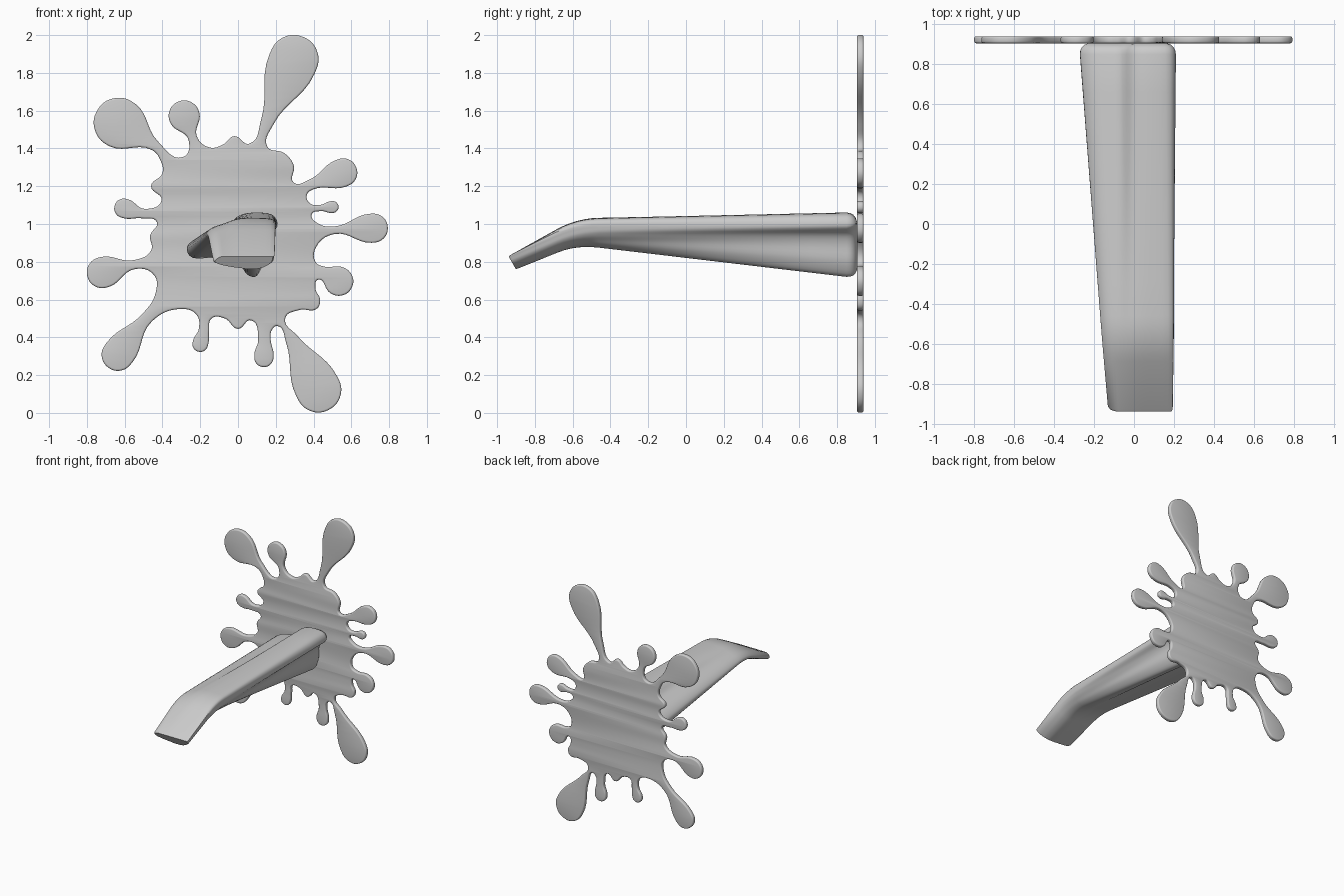
import bpy, bmesh, math
from mathutils import Vector

cube = bpy.data.objects.get("Cube")
if cube:
    bpy.data.objects.remove(cube, do_unlink=True)

grey = bpy.data.materials.new("plain_grey")
grey.use_nodes = True
grey.diffuse_color = (0.6, 0.6, 0.6, 1)
grey.node_tree.nodes["Principled BSDF"].inputs["Base Color"].default_value = (0.6, 0.6, 0.6, 1)


def finish(obj, angle):
    """Assign the material and smooth shading."""
    obj.data.materials.clear()
    obj.data.materials.append(grey)
    bpy.ops.object.select_all(action='DESELECT')
    obj.select_set(True)
    bpy.context.view_layer.objects.active = obj
    bpy.ops.object.shade_smooth_by_angle(angle=math.radians(angle))


def add_mesh(name, bm):
    bmesh.ops.recalc_face_normals(bm, faces=bm.faces)
    mesh = bpy.data.meshes.new(name)
    bm.to_mesh(mesh)
    bm.free()
    obj = bpy.data.objects.new(name, mesh)
    bpy.context.collection.objects.link(obj)
    return obj


# Splat outline, clockwise from the top: pairs are points on the body edge,
# longer entries are drips (bulb x, bulb z, bulb radius, neck x, neck z, neck half width)
right_edge = [
    (.06, 1.425), (.295, 1.868, .132, .155, 1.54, .035), (.155, 1.41),
    (.245, 1.375), (.295, 1.31), (.295, 1.22),
    (.555, 1.272, .076, .39, 1.21, .028), (.365, 1.155), (.38, 1.11),
    (.5, 1.09, .032, .44, 1.085, .017), (.39, 1.05), (.42, 1.005),
    (.715, .978, .078, .51, .967, .02), (.415, .88), (.41, .80),
    (.533, .697, .077, .44, .74, .038), (.41, .66), (.435, .595),
    (.415, .55), (.325, .545), (.25, .5),
    (.425, .125, .122, .285, .39, .035), (.21, .46),
]
left_edge = [
    (.18, .44), (.137, .295, .052, .14, .39, .033), (.07, .49), (0, .445),
    (-.07, .5), (-.14, .5), (-.2, .365, .042, -.18, .44, .028),
    (-.22, .52), (-.295, .55), (-.635, .31, .087, -.48, .505, .032),
    (-.435, .64), (-.445, .73), (-.717, .743, .083, -.55, .785, .024),
    (-.46, .86), (-.465, .94), (-.43, 1.01),
    (-.603, 1.083, .052, -.5, 1.055, .026), (-.405, 1.125),
    (-.46, 1.2), (-.4, 1.27), (-.41, 1.335),
    (-.63, 1.535, .133, -.44, 1.415, .028), (-.29, 1.355),
    (-.285, 1.572, .082, -.24, 1.455, .024), (-.15, 1.405),
    (-.08, 1.42), (-.02, 1.465),
]


def drip_points(bx, bz, radius, nx, nz, half):
    """Neck side, round bulb, other neck side."""
    bulb, neck = Vector((bx, bz)), Vector((nx, nz))
    out = (bulb - neck).normalized()
    side = Vector((-out.y, out.x))
    points = [neck + side * half]
    for degrees in (100, 50, 0, -50, -100):
        a = math.radians(degrees)
        points.append(bulb + (out * math.cos(a) + side * math.sin(a)) * radius)
    return points + [neck - side * half]


outline = []
for entry in right_edge + left_edge:
    outline += [Vector(entry)] if len(entry) == 2 else drip_points(*entry)

# Splat plate: filled curve with rounded rim, turned upright
curve = bpy.data.curves.new("splat_outline", 'CURVE')
curve.dimensions = '2D'
curve.fill_mode = 'BOTH'
curve.resolution_u = 7
curve.extrude = 0.0075
curve.bevel_depth = 0.01
curve.bevel_resolution = 2
curve.offset = -0.01
spline = curve.splines.new('BEZIER')
spline.bezier_points.add(len(outline) - 1)
spline.use_cyclic_u = True
for bp, p in zip(spline.bezier_points, outline):
    bp.co = (p.x, p.y, 0)
    bp.handle_left_type = bp.handle_right_type = 'AUTO'
temp = bpy.data.objects.new("splat_outline", curve)
bpy.context.collection.objects.link(temp)
bpy.context.view_layer.update()
evaluated = temp.evaluated_get(bpy.context.evaluated_depsgraph_get())
plate_mesh = bpy.data.meshes.new_from_object(evaluated)
bm = bmesh.new()
bm.from_mesh(plate_mesh)
bmesh.ops.remove_doubles(bm, verts=bm.verts, dist=0.0001)
bpy.data.objects.remove(temp, do_unlink=True)
bpy.data.meshes.remove(plate_mesh)
for v in bm.verts:
    v.co = (v.co.x, 0.9225 - v.co.z, v.co.y)
plate = add_mesh("splat_plate", bm)
finish(plate, 40)

# Arm sections (x, z): three lobes at the plate, a flat lens at the bend
root = [(.21, .99), (.18, 1.05), (.07, 1.06), (-.01, 1.035), (-.07, .965),
        (-.2, .935), (-.27, .88), (-.24, .82), (-.11, .82), (0, .79),
        (.05, .73), (.1, .725), (.135, .80), (.14, .89), (.16, .945)]
bend = [(.195, .97), (.19, 1.02), (.09, 1.03), (0, 1.027), (-.07, 1.008),
        (-.13, .985), (-.16, .955), (-.14, .93), (-.06, .907), (0, .897),
        (.04, .89), (.09, .89), (.13, .9), (.16, .917), (.185, .94)]


def smooth_loop(points, steps=4):
    """Closed smooth loop through the points."""
    pts = [Vector(p) for p in points]
    n, result = len(pts), []
    for i in range(n):
        a, b, c, d = (pts[(i + k) % n] for k in (-1, 0, 1, 2))
        for s in range(steps):
            t = s / steps
            result.append(b + (c - a) * t / 2 + (a * 2 - b * 5 + c * 4 - d) * t * t / 2
                          + (b * 3 - a - c * 3 + d) * t ** 3 / 2)
    return result


root, bend = smooth_loop(root), smooth_loop(bend)
count = len(root)
ROOT_Y, BEND_Y = 0.86, -0.58


def arm_ring(y, flare=0):
    t = (ROOT_Y - y) / (ROOT_Y - BEND_Y)
    flat = [a.lerp(b, t) for a, b in zip(root, bend)]
    ring = []
    for i, p in enumerate(flat):
        along = (flat[(i + 2) % count] - flat[i - 2]).normalized()
        p = p + Vector((along.y, -along.x)) * -flare
        ring.append(Vector((p.x, y, p.y)))
    return ring


def tip_point(p):
    v = max(0, min(1, (p.z - 0.89) / 0.1))
    return Vector((0.03 + (p.x - 0.0175) * 0.9, -0.9 - 0.04 * v, 0.76 + 0.07 * v))


# Straight arm with a flared foot
rings = [arm_ring(y, f) for y, f in
         ((.912, .055), (.904, .045), (.898, .027), (.885, .012), (.87, .004), (.85, 0))]
rings += [arm_ring(0.85 - 0.19 * k) for k in range(1, 7)]

# Rounded bend, then the drooping tip
start, corner = arm_ring(-0.46), arm_ring(BEND_Y)
tip = [tip_point(p) for p in corner]
for k in range(7):
    s = k / 6
    rings.append([a.lerp(b, s).lerp(b.lerp(b.lerp(c, 0.3), s), s)
                  for a, b, c in zip(start, corner, tip)])
rings.append([b.lerp(c, 0.97) for b, c in zip(corner, tip)])
middle = sum(tip, Vector()) / count
rings.append([p.lerp(middle, 0.05) for p in tip])

bm = bmesh.new()
loops = [[bm.verts.new(p) for p in ring] for ring in rings]
for lower, upper in zip(loops, loops[1:]):
    for i in range(count):
        j = (i + 1) % count
        bm.faces.new((lower[i], lower[j], upper[j], upper[i]))
bm.faces.new(loops[0])
bm.faces.new(loops[-1])
arm = add_mesh("drooping_arm", bm)
finish(arm, 40)
